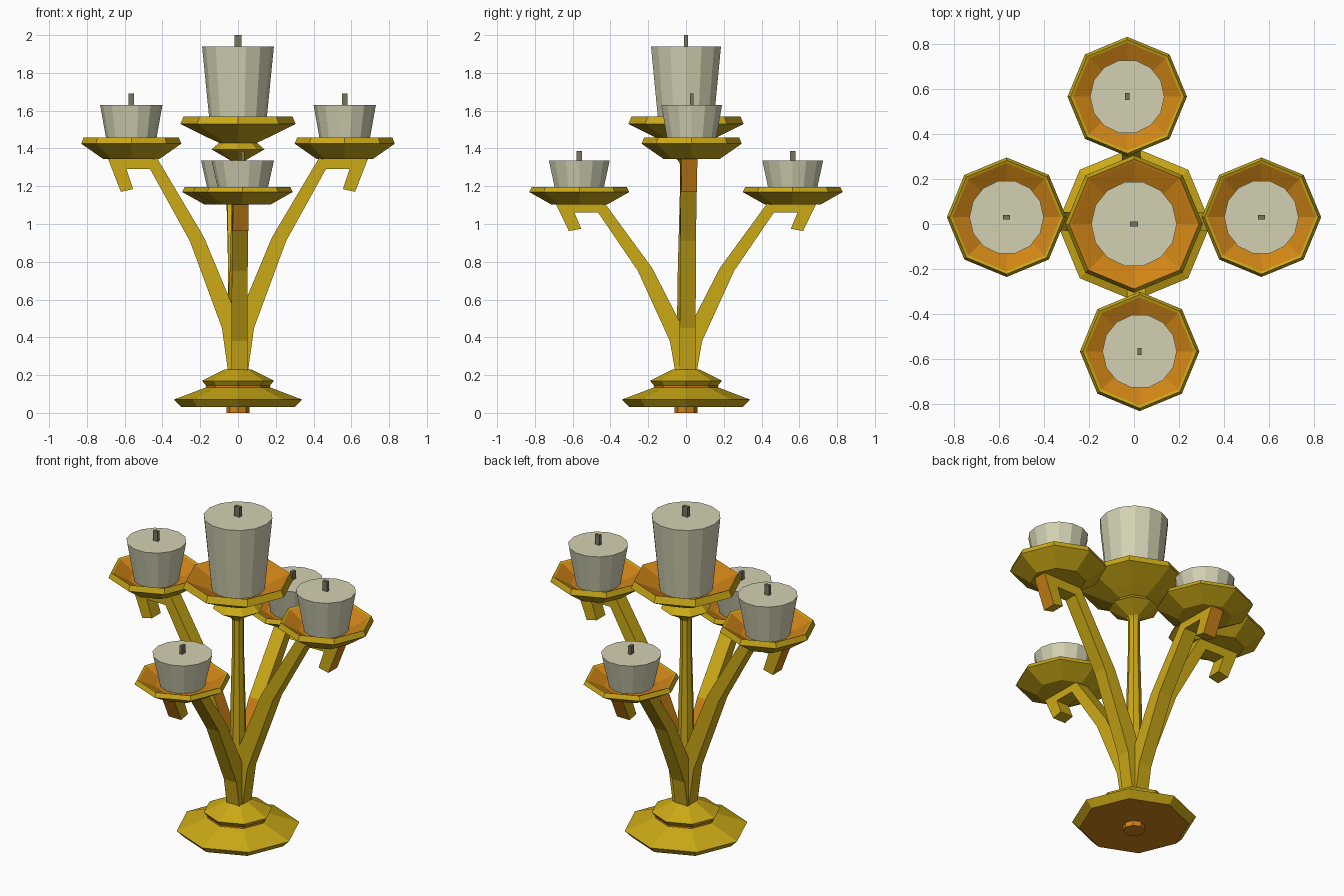
import bpy, bmesh, math
from mathutils import Vector

if "Cube" in bpy.data.objects:
    bpy.data.objects.remove(bpy.data.objects["Cube"])


def material(name, col):
    m = bpy.data.materials.new(name)
    m.diffuse_color = (*col, 1)
    m.use_nodes = True
    m.node_tree.nodes["Principled BSDF"].inputs["Base Color"].default_value = m.diffuse_color
    return m


GOLD = material("yellow gold", (0.60, 0.40, 0.008))
AMBER = material("amber gold", (0.62, 0.23, 0.008))
WAX = material("cream wax", (0.65, 0.64, 0.45))
WICK = material("dark wick", (0.19, 0.18, 0.11))


def finish(name, bm, mats):
    bmesh.ops.remove_doubles(bm, verts=bm.verts, dist=1e-5)
    bmesh.ops.recalc_face_normals(bm, faces=bm.faces)
    me = bpy.data.meshes.new(name)
    bm.to_mesh(me)
    bm.free()
    for m in mats:
        me.materials.append(m)
    ob = bpy.data.objects.new(name, me)
    bpy.context.collection.objects.link(ob)
    return ob


def lathe(name, profile, sides, centre=(0, 0), zmap=lambda z: z, mats=(GOLD, AMBER), second=()):
    """Turn an (r, z) profile; segments listed in `second` take the second material."""
    bm = bmesh.new()
    rings = []
    for r, z in profile:
        n = sides if r > 0 else 1
        rings.append([bm.verts.new((centre[0] + r * math.cos(2 * math.pi * i / n),
                                    centre[1] + r * math.sin(2 * math.pi * i / n), zmap(z)))
                      for i in range(n)])
    for k, (a, b) in enumerate(zip(rings, rings[1:])):
        for i in range(sides):
            j = (i + 1) % sides
            vs = [a[i % len(a)], a[j % len(a)], b[j % len(b)], b[i % len(b)]]
            f = bm.faces.new(list(dict.fromkeys(vs)))
            f.material_index = 1 if k in second else 0
    return finish(name, bm, mats)


def box(name, centre, size, mat):
    bm = bmesh.new()
    bmesh.ops.create_cube(bm, size=1)
    for v in bm.verts:
        v.co = Vector(c * s + o for c, s, o in zip(v.co, size, centre))
    return finish(name, bm, [mat])


# Stepped foot
lathe("foot", [(0, 0), (0.06, 0), (0.06, 0.03), (0.30, 0.03), (0.34, 0.07), (0.17, 0.135),
               (0.17, 0.145), (0.19, 0.17), (0.07, 0.23), (0, 0.23)], 8, second=(0, 1, 2, 5))
# Central column
lathe("column", [(0.05, 0.2), (0.045, 0.7), (0.033, 1.15), (0.033, 1.32), (0.05, 1.35)], 8)
# Central bowl with its collar
lathe("centre_bowl", [(0, 1.34), (0.045, 1.34), (0.14, 1.395), (0.10, 1.43), (0.165, 1.46),
                      (0.305, 1.53), (0.288, 1.57), (0.275, 1.565), (0.16, 1.51), (0, 1.51)],
      8, second=(6, 7, 8))
# Central candle
lathe("centre_candle", [(0, 1.505), (0.147, 1.505), (0.19, 1.94), (0, 1.94)], 14, mats=(WAX,))
box("centre_wick", (0, 0, 1.965), (0.036, 0.02, 0.07), WICK)

# Side outline of an arm, (distance out, height)
ARM = [(0.0, 0.18), (0.05, 0.2), (0.085, 0.45), (0.255, 0.91), (0.465, 1.29), (0.59, 1.29),
       (0.555, 1.185), (0.62, 1.17), (0.69, 1.35), (0.435, 1.36), (0.18, 0.93), (0.03, 0.57),
       (0.0, 0.47)]
TRAY = [(0, 1.345), (0.15, 1.345), (0.265, 1.425), (0.252, 1.457), (0.24, 1.452),
        (0.15, 1.40), (0, 1.40)]
CANDLE = [(0, 1.39), (0.122, 1.39), (0.165, 1.63), (0, 1.63)]


def branch(label, out, offset, low):
    """Arm, tray, candle and wick; `out` is the direction, `offset` the sideways drift."""
    zmap = (lambda z: 0.81 * z + 0.015) if low else (lambda z: z)
    out = Vector(out)
    side = Vector((0, 1, 0)) if out.x else Vector((1, 0, 0))
    tip = out * 0.565 + side * offset
    bm = bmesh.new()
    loops = []
    for w in (-0.042, 0.042):
        loops.append([bm.verts.new(out * d + side * (w + offset * (0.25 + 0.3 * d / 0.6))
                                   + Vector((0, 0, zmap(z)))) for d, z in ARM])
    a, b = loops
    bm.faces.new(a)
    bm.faces.new(b[::-1])
    n = len(ARM)
    for i in range(n):
        f = bm.faces.new((a[i], b[i], b[(i + 1) % n], a[(i + 1) % n]))
        f.material_index = 1 if i in (7, 10) else 0   # hook end and inner face
    finish(label + "_arm", bm, [GOLD, AMBER])
    c = (tip.x, tip.y)
    lathe(label + "_tray", TRAY, 8, c, zmap, second=(4, 5))
    lathe(label + "_candle", CANDLE, 14, c, zmap, mats=(WAX,))
    size = (0.03, 0.018, 0.07) if out.x else (0.018, 0.03, 0.06)
    box(label + "_wick", (tip.x, tip.y, zmap(1.655)), size, WICK)


# Two high side branches, two low front and back branches
branch("left", (-1, 0, 0), 0.03, False)
branch("right", (1, 0, 0), 0.03, False)
branch("front", (0, -1, 0), 0.025, True)
branch("back", (0, 1, 0), -0.03, True)
